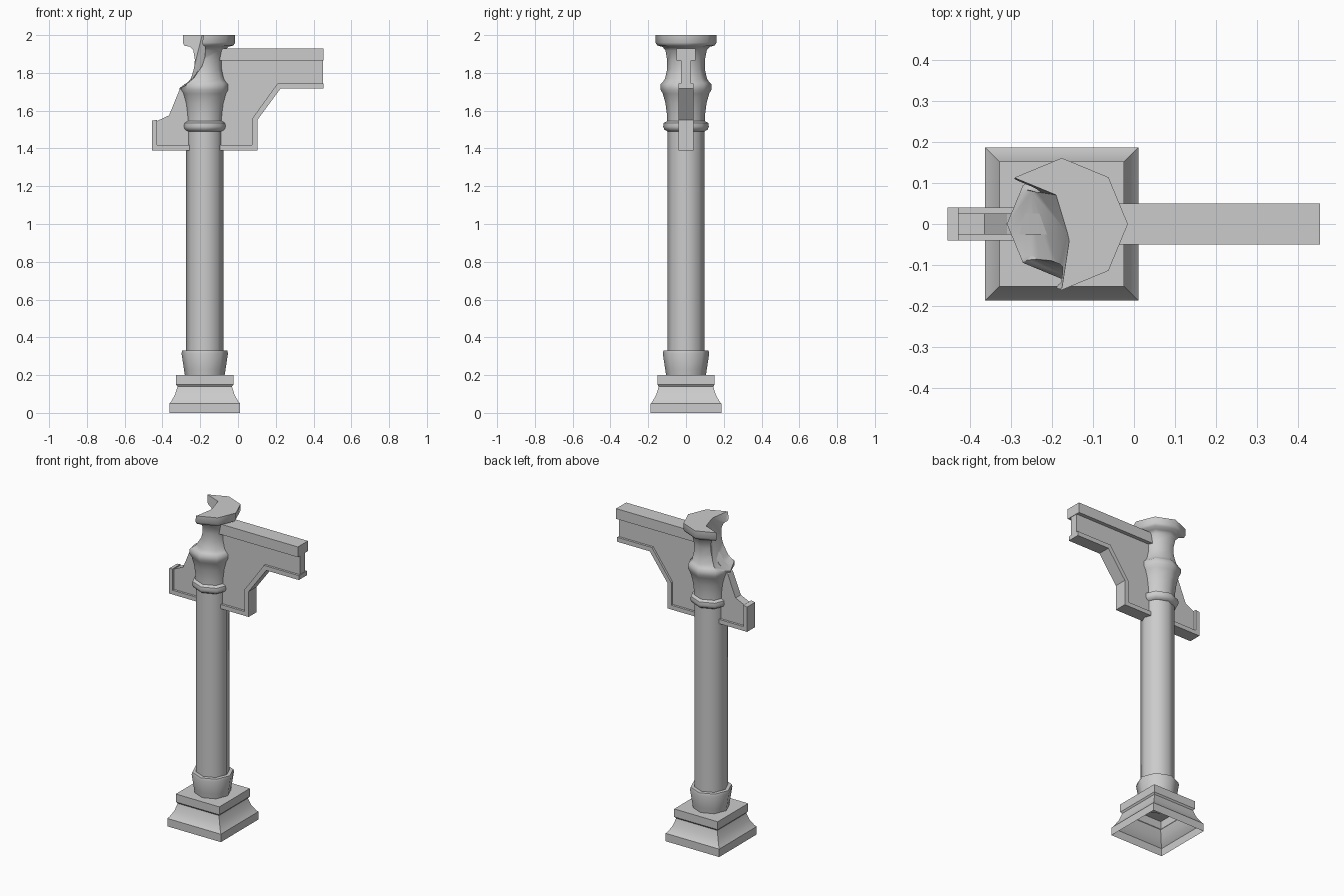
import bpy, bmesh, math
from mathutils import Vector

cube = bpy.data.objects.get("Cube")
if cube:
    bpy.data.objects.remove(cube)

CX = -0.176  # pillar axis

stone = bpy.data.materials.new("grey stone")
stone.use_nodes = True
GREY = (0.6, 0.6, 0.6, 1)
stone.diffuse_color = GREY
stone.node_tree.nodes["Principled BSDF"].inputs["Base Color"].default_value = GREY


def finish(bm, name, angle=50):
    bmesh.ops.recalc_face_normals(bm, faces=bm.faces)
    mesh = bpy.data.meshes.new(name)
    bm.to_mesh(mesh)
    bm.free()
    mesh.materials.append(stone)
    mesh.shade_smooth()
    mesh.set_sharp_from_angle(angle=math.radians(angle))
    obj = bpy.data.objects.new(name, mesh)
    bpy.context.collection.objects.link(obj)
    return obj


def turned(name, profile, sides=8, turn=0.0, open_bottom=False, angle=50):
    """Stack rings of (radius, height) around the pillar axis."""
    bm = bmesh.new()
    rings = []
    for r, z in profile:
        rings.append([bm.verts.new((CX + r * math.cos(turn + math.tau * i / sides),
                                    r * math.sin(turn + math.tau * i / sides), z))
                      for i in range(sides)])
    for a, b in zip(rings, rings[1:]):
        for i in range(sides):
            j = (i + 1) % sides
            bm.faces.new((a[i], a[j], b[j], b[i]))
    bm.faces.new(rings[-1])
    if not open_bottom:
        bm.faces.new(rings[0])
    return finish(bm, name, angle)


def plate(name, outline, half):
    """Extrude an x-z outline evenly to both sides of y = 0."""
    bm = bmesh.new()
    face = bm.faces.new([bm.verts.new((x, -half, z)) for x, z in outline])
    ext = bmesh.ops.extrude_face_region(bm, geom=[face])["geom"]
    moved = [v for v in ext if isinstance(v, bmesh.types.BMVert)]
    bmesh.ops.translate(bm, verts=moved, vec=(0, 2 * half, 0))
    return finish(bm, name, 20)


# Square plinth, hollow underneath
plinth = [(0.187, 0), (0.187, 0.05), (0.178, 0.06), (0.158, 0.095),
          (0.144, 0.14), (0.152, 0.15), (0.152, 0.2)]
turned("plinth", [(h * math.sqrt(2), z) for h, z in plinth], 4, math.pi / 4, True, 35)

# Collar and shaft
turned("collar", [(0.104, 0.19), (0.11, 0.23), (0.123, 0.315), (0.119, 0.33), (0.09, 0.332)])
turned("shaft", [(0.098, 0.2), (0.098, 1.52)])

# Moulded capital
capital = turned("capital", [
    (0.095, 1.488), (0.115, 1.5), (0.121, 1.515), (0.118, 1.535), (0.1, 1.545),
    (0.101, 1.58), (0.109, 1.64), (0.123, 1.69), (0.134, 1.71), (0.134, 1.74),
    (0.122, 1.752), (0.111, 1.77), (0.1, 1.82), (0.1, 1.87), (0.11, 1.92),
    (0.125, 1.938), (0.152, 1.945), (0.161, 1.96), (0.161, 2.0)])

# Broken-off corner of the capital
bm = bmesh.new()
for p in [(-0.185, 0.07, 2.02), (-0.155, -0.03, 2.02), (-0.175, -0.16, 2.02),
          (-0.5, 0.2, 2.02), (-0.5, -0.4, 2.02), (-0.18, -0.12, 1.85),
          (-0.25, 0.08, 1.76), (-0.25, -0.075, 1.75),
          (-0.33, 0.1, 1.715), (-0.33, -0.1, 1.70), (-0.6, 0.15, 1.6), (-0.6, -0.3, 1.6)]:
    bm.verts.new(p)
hull = bmesh.ops.convex_hull(bm, input=bm.verts)
inner = [v for v in hull["geom_interior"] if isinstance(v, bmesh.types.BMVert)]
bmesh.ops.delete(bm, geom=inner, context="VERTS")
cutter = finish(bm, "break_cutter", 1)
cut = capital.modifiers.new("break", "BOOLEAN")
cut.operation = "DIFFERENCE"
cut.solver = "EXACT"
cut.object = cutter
broken = bpy.data.meshes.new_from_object(
    capital.evaluated_get(bpy.context.evaluated_depsgraph_get()))
capital.modifiers.clear()
capital.data = broken
broken.set_sharp_from_angle(angle=math.radians(50))
bpy.data.objects.remove(cutter)

# Bracket web with a ragged left edge
plate("bracket_web", [
    (0.45, 1.88), (-0.16, 1.88), (-0.25, 1.76), (-0.31, 1.71), (-0.365, 1.575),
    (-0.44, 1.54), (-0.44, 1.4), (0.09, 1.4), (0.09, 1.55), (0.22, 1.73),
    (0.45, 1.73)], 0.026)

# Raised rim along the underside
plate("bracket_rim", [
    (0.453, 1.717), (0.225, 1.717), (0.102, 1.55), (0.102, 1.39), (-0.455, 1.39),
    (-0.455, 1.547), (-0.428, 1.552), (-0.428, 1.417), (0.075, 1.417), (0.075, 1.558),
    (0.21, 1.745), (0.453, 1.745)], 0.04)

# Top rail of the bracket
plate("bracket_rail", [(0.453, 1.865), (0.453, 1.93), (-0.13, 1.93), (-0.13, 1.865)], 0.05)
